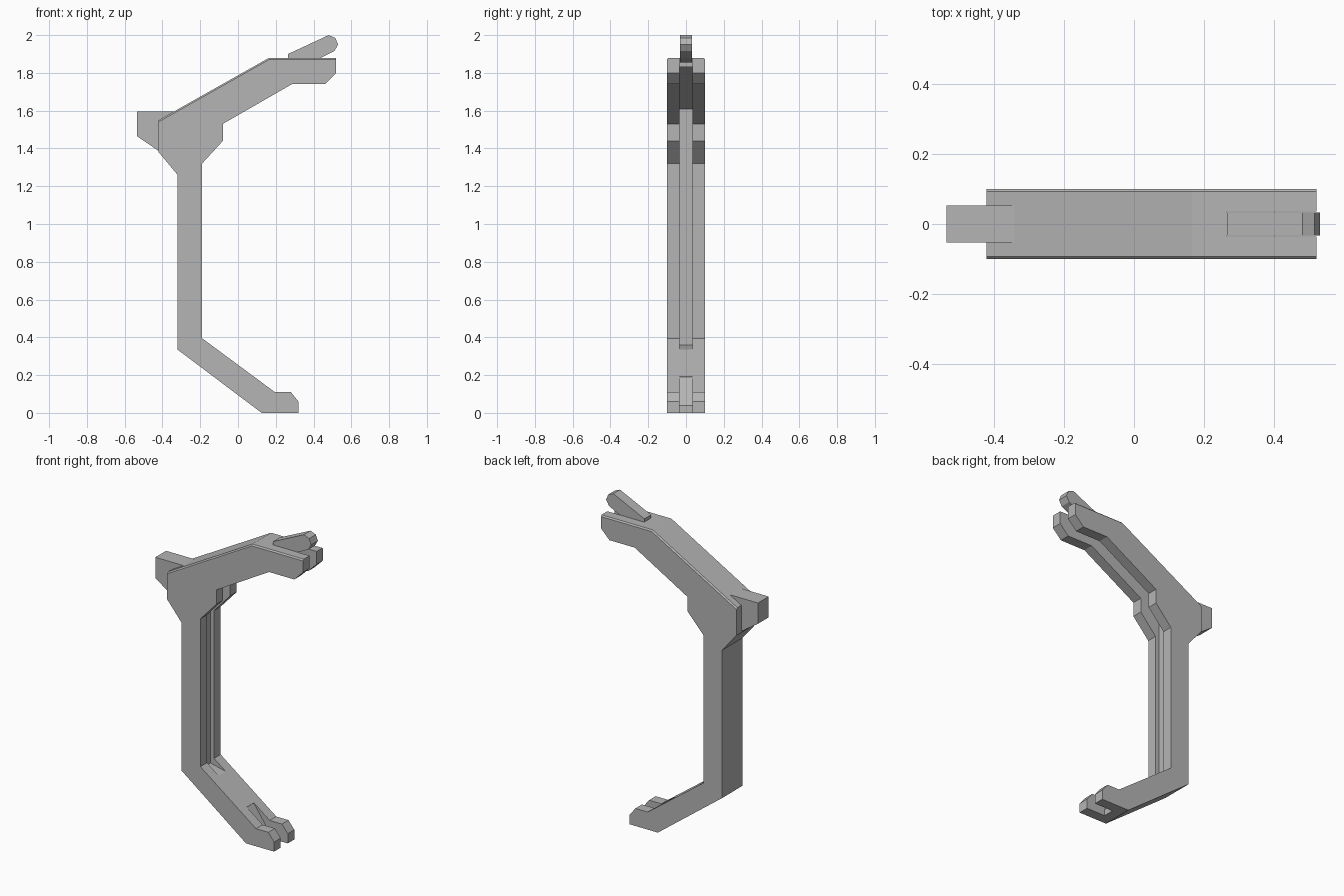
import bpy, bmesh

cube = bpy.data.objects.get("Cube")
if cube:
    bpy.data.objects.remove(cube, do_unlink=True)

grey = bpy.data.materials.new("light grey")
grey.use_nodes = True
color = (0.46, 0.46, 0.46, 1)
grey.diffuse_color = color
grey.node_tree.nodes["Principled BSDF"].inputs["Base Color"].default_value = color


def prism(name, profile, half, chamfer=0, top=()):
    """Extrude an x-z profile to y = -half..half; chamfer the listed rim edges."""
    bm = bmesh.new()
    near = [bm.verts.new((x, -half, z)) for x, z in profile]
    far = [bm.verts.new((x, half, z)) for x, z in profile]
    n = len(profile)
    bm.faces.new(near)
    bm.faces.new(far[::-1])
    for i in range(n):
        j = (i + 1) % n
        bm.faces.new((near[i], far[i], far[j], near[j]))
    bmesh.ops.recalc_face_normals(bm, faces=bm.faces[:])
    if chamfer:
        edges = [bm.edges.get((ring[i], ring[(i + 1) % n])) for ring in (near, far) for i in top]
        bmesh.ops.bevel(bm, geom=edges, offset=chamfer, segments=1, affect='EDGES')
    mesh = bpy.data.meshes.new(name)
    bm.to_mesh(mesh)
    bm.free()
    mesh.materials.append(grey)
    ob = bpy.data.objects.new(name, mesh)
    bpy.context.collection.objects.link(ob)
    return ob


# C-shaped frame, with chamfered edges along the top of the arm
outline = [(0.52, 1.88), (0.165, 1.88), (-0.42, 1.55), (-0.42, 1.38), (-0.32, 1.26),
           (-0.32, 0.335), (0.125, 0), (0.32, 0), (0.32, 0.06), (0.28, 0.11),
           (0.195, 0.11), (-0.19, 0.395), (-0.19, 1.32), (-0.08, 1.44), (-0.08, 1.53),
           (0.285, 1.74), (0.46, 1.74), (0.52, 1.8)]
frame = prism("frame", outline, 0.1, 0.008, (0, 1))

# Inner groove, upper fork slot and lower fork slot
cuts = {
    "groove_cutter": [(-0.216, 0.36), (-0.1, 0.333), (0, 0.5), (0.6, 1.5),
                      (0.6, 1.83), (0.17, 1.83), (-0.216, 1.61)],
    "upper_slot_cutter": [(0.265, 1.8), (0.6, 1.8), (0.6, 1.95), (0.265, 1.95)],
    "lower_slot_cutter": [(0.085, 0.19), (0.19, 0.04), (0.19, -0.05), (0.4, -0.05),
                          (0.4, 0.3), (0.085, 0.3)],
}
bpy.context.view_layer.objects.active = frame
for name, profile in cuts.items():
    cutter = prism(name, profile, 0.035)
    cutter.hide_render = True
    mod = frame.modifiers.new(name, 'BOOLEAN')
    mod.operation = 'DIFFERENCE'
    mod.solver = 'EXACT'
    mod.object = cutter
    bpy.ops.object.modifier_apply(modifier=name)
    bpy.data.objects.remove(cutter, do_unlink=True)

# Lever resting in the upper fork
prism("lever", [(0.265, 1.9), (0.265, 1.86), (0.33, 1.855), (0.44, 1.88), (0.51, 1.915),
                (0.53, 1.95), (0.515, 1.985), (0.48, 2.0)], 0.033)

# Block at the back of the arm
prism("rear_block", [(-0.535, 1.595), (-0.535, 1.465), (-0.41, 1.38),
                     (-0.3, 1.45), (-0.34, 1.595)], 0.053)
